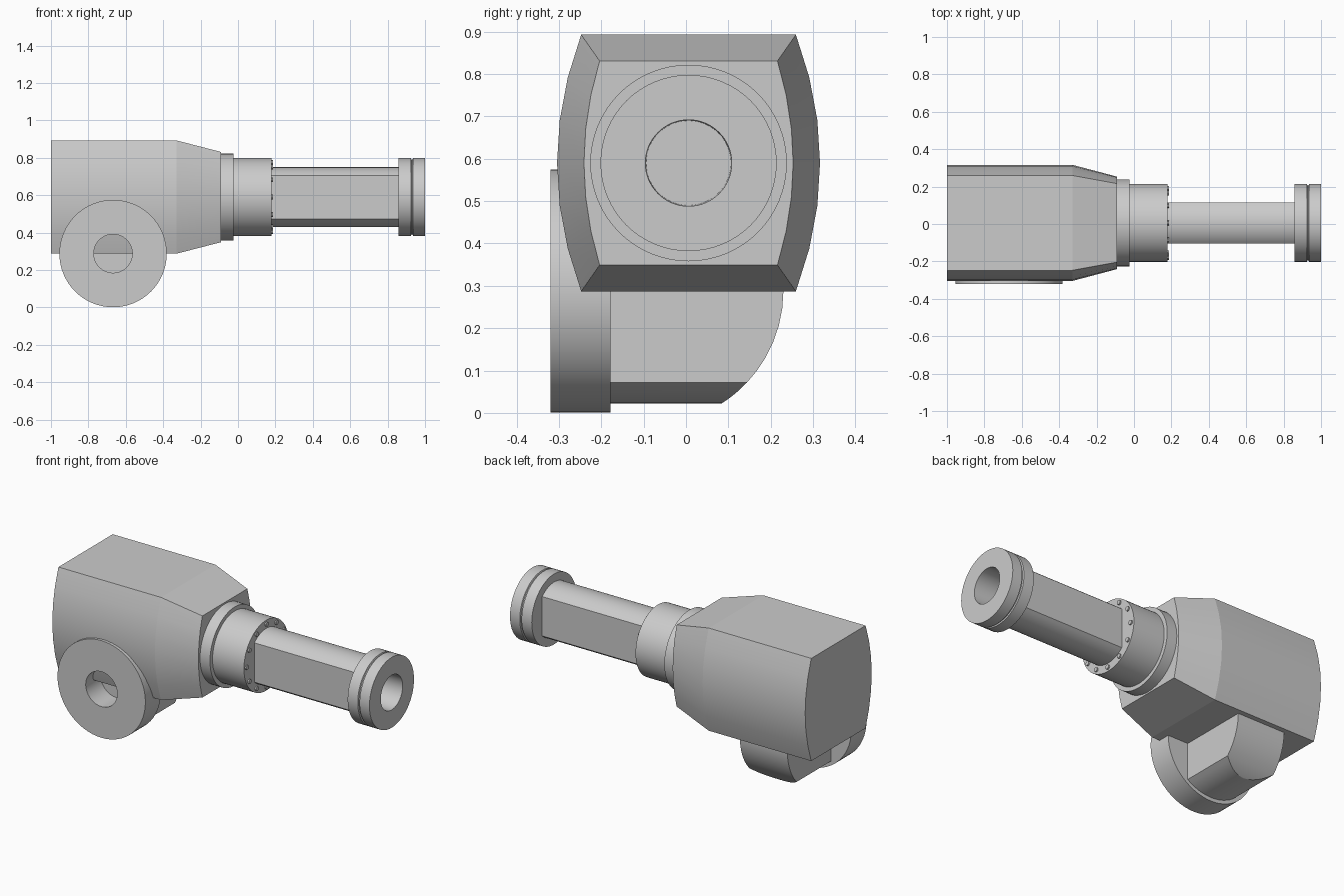
import bpy
from math import sin, cos, acos, pi, radians, sqrt
from mathutils import Vector

cube = bpy.data.objects.get("Cube")
if cube:
    bpy.data.objects.remove(cube, do_unlink=True)

AXIS_Y, AXIS_Z = 0.006, 0.59        # barrel axis, along x
HUB_X, HUB_Z = -0.668, 0.288        # hub axis, along y


def loft(name, rings, caps=True, angle=30):
    """Skin a row of equal point rings; without caps the row closes on itself."""
    n, m = len(rings[0]), len(rings)
    verts = [p for ring in rings for p in ring]
    faces = []
    for a in range(m - 1 if caps else m):
        b = (a + 1) % m
        for i in range(n):
            j = (i + 1) % n
            faces.append((a * n + i, a * n + j, b * n + j, b * n + i))
    if caps:
        faces += [tuple(range(n))[::-1], tuple(range((m - 1) * n, m * n))]
    mesh = bpy.data.meshes.new(name)
    mesh.from_pydata(verts, [], faces)
    obj = bpy.data.objects.new(name, mesh)
    bpy.context.collection.objects.link(obj)
    bpy.ops.object.select_all(action='DESELECT')
    obj.select_set(True)
    bpy.context.view_layer.objects.active = obj
    bpy.ops.object.mode_set(mode='EDIT')
    bpy.ops.mesh.select_all(action='SELECT')
    bpy.ops.mesh.normals_make_consistent(inside=False)
    bpy.ops.object.mode_set(mode='OBJECT')
    bpy.ops.object.shade_smooth_by_angle(angle=radians(angle))
    return obj


def lathe(name, profile, along='x', caps=True, centre=(AXIS_Y, AXIS_Z), sides=64):
    """Turn (position, radius) pairs about the barrel or the hub axis."""
    rings = []
    for t, r in profile:
        ring = []
        for k in range(sides):
            u = centre[0] + r * cos(2 * pi * k / sides)
            v = centre[1] + r * sin(2 * pi * k / sides)
            ring.append((t, u, v) if along == 'x' else (u, t, v))
        rings.append(ring)
    return loft(name, rings, caps)


def bulged_section(x, half_z, half_y, bulge, steps=6):
    """Flat top and bottom, bowed sides."""
    side = []
    for k in range(steps + 1):
        s = -1 + 2 * k / steps
        side.append((half_y + bulge * (1 - s * s), s * half_z))
    outline = side + [(-y, -z) for y, z in side]
    return [(x, AXIS_Y + y, AXIS_Z + z) for y, z in outline]


# Main housing with tapered nose
loft("housing", [bulged_section(-1.0, 0.303, 0.2535, 0.057),
                 bulged_section(-0.33, 0.303, 0.2535, 0.057),
                 bulged_section(-0.09, 0.241, 0.21, 0.037)], angle=11)

# Stepped neck
lathe("neck_collar", [(-0.12, 0.232), (-0.025, 0.232)])
lathe("neck_sleeve", [(-0.04, 0.208), (0.18, 0.208)])

# Bolt heads around the sleeve face
for k in range(12):
    a = 2 * pi * k / 12
    lathe(f"sleeve_bolt_{k + 1}", [(0.17, 0.013), (0.188, 0.013)], sides=12,
          centre=(AXIS_Y + 0.185 * cos(a), AXIS_Z + 0.185 * sin(a)))

# Round beam with two flattened sides
BEAM_R, BEAM_HALF = 0.16, 0.11
flat = acos(BEAM_HALF / BEAM_R)
top = [flat + (pi - 2 * flat) * k / 16 for k in range(17)]
section = [(BEAM_R * cos(a), BEAM_R * sin(a)) for a in top]
section += [(-y, -z) for y, z in section]
loft("beam", [[(x, AXIS_Y + y, AXIS_Z + z) for y, z in section]
              for x in (0.16, 0.862)])

# Bored end flange with a shallow groove
lathe("end_flange", [(0.858, 0.1), (0.858, 0.208), (0.924, 0.208), (0.927, 0.2),
                     (0.933, 0.2), (0.936, 0.208), (1.0, 0.208), (1.0, 0.102)],
      caps=False)

# Bored hub disc at the front
lathe("hub_disc", [(-0.32, 0.287), (-0.178, 0.287), (-0.178, 0.103), (-0.32, 0.103)],
      along='y', caps=False, centre=(HUB_X, HUB_Z))

# Hub arm: flattened round bar with a rounded back end
ARM_R, ARM_HALF, END_R = 0.266, 0.155, 0.315
kink = acos(ARM_HALF / ARM_R)
lower = [-radians(89) + (radians(89) - kink) * k / 6 for k in range(7)]
middle = [-kink + 2 * kink * k / 12 for k in range(1, 12)]
layers = []
for a in lower + middle + [-b for b in reversed(lower)]:
    dz = ARM_R * sin(a)
    w = min(ARM_HALF, ARM_R * cos(a))
    back = sqrt(END_R ** 2 - dz ** 2) - 0.085
    layers.append([(HUB_X + sx * w, y, HUB_Z + dz)
                   for sx, y in ((-1, -0.18), (1, -0.18), (1, back), (-1, back))])
loft("hub_arm", layers, angle=25)
